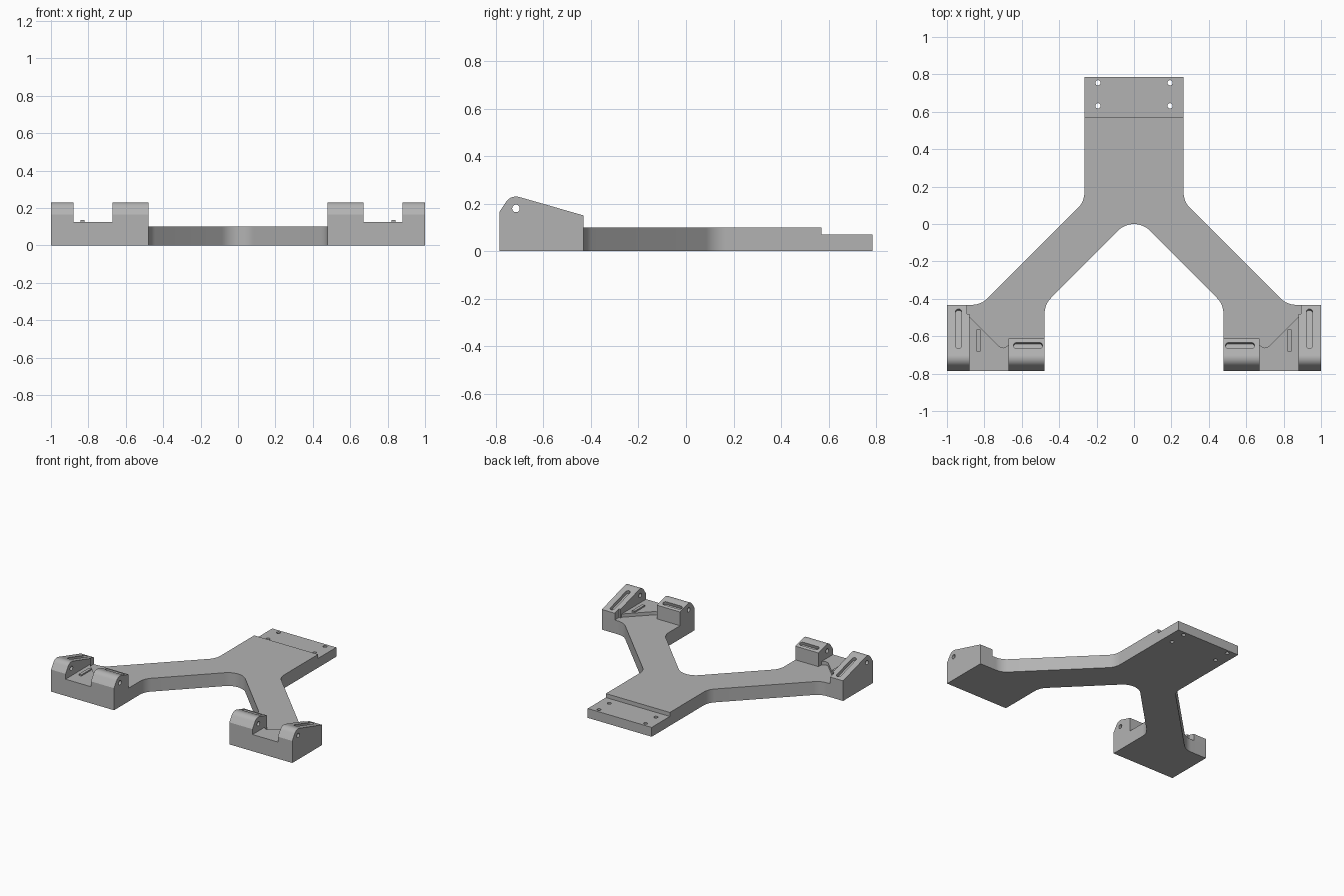
import bpy, bmesh, math
from mathutils import Vector, Matrix

if "Cube" in bpy.data.objects:
    bpy.data.objects.remove(bpy.data.objects["Cube"], do_unlink=True)

grey = bpy.data.materials.new("plain grey")
grey.use_nodes = True
grey.diffuse_color = (0.45, 0.45, 0.45, 1)
grey.node_tree.nodes["Principled BSDF"].inputs["Base Color"].default_value = (0.45, 0.45, 0.45, 1)

FLAT = Matrix.Identity(4)
# maps profile (y, z) and extrusion depth to (x, y, z)
SIDE = Matrix(((0, 0, 1, 0), (1, 0, 0, 0), (0, 1, 0, 0), (0, 0, 0, 1)))


def prism(name, points, low, high, frame=FLAT):
    """Extrude a closed 2D outline from low to high."""
    bm = bmesh.new()
    face = bm.faces.new([bm.verts.new((x, y, low)) for x, y in points])
    new = bmesh.ops.extrude_face_region(bm, geom=[face])["geom"]
    bmesh.ops.translate(bm, vec=(0, 0, high - low),
                        verts=[g for g in new if isinstance(g, bmesh.types.BMVert)])
    bmesh.ops.transform(bm, matrix=frame, verts=bm.verts)
    bmesh.ops.recalc_face_normals(bm, faces=bm.faces)
    mesh = bpy.data.meshes.new(name)
    bm.to_mesh(mesh)
    bm.free()
    mesh.materials.append(grey)
    ob = bpy.data.objects.new(name, mesh)
    bpy.context.collection.objects.link(ob)
    return ob


def box(x0, x1, y0, y1):
    return [(x0, y0), (x1, y0), (x1, y1), (x0, y1)]


def arc(cx, cy, r, start, end, n=12):
    angles = [math.radians(start + (end - start) * i / n) for i in range(n + 1)]
    return [(cx + r * math.cos(a), cy + r * math.sin(a)) for a in angles]


def circle(cx, cy, r):
    return arc(cx, cy, r, 0, 345, 23)


def fillet(corners, r, n=12):
    """Round the flagged corners of a closed outline."""
    out = []
    for i, (x, y, rounded) in enumerate(corners):
        p = Vector((x, y))
        if not rounded:
            out.append((x, y))
            continue
        a = (Vector(corners[i - 1][:2]) - p).normalized()
        b = (Vector(corners[(i + 1) % len(corners)][:2]) - p).normalized()
        half = a.angle(b) / 2
        centre = p + (a + b).normalized() * r / math.sin(half)
        s = p + a * r / math.tan(half) - centre
        e = p + b * r / math.tan(half) - centre
        for k in range(n + 1):
            v = s.slerp(e, k / n) * 1.0
            out.append(tuple(centre + v.normalized() * r))
    return out


def finish(ob, cutters=(), mirror=False):
    """Cut, mirror, bake and shade a part."""
    for c in cutters:
        mod = ob.modifiers.new("cut", 'BOOLEAN')
        mod.operation, mod.object, mod.solver = 'DIFFERENCE', c, 'EXACT'
    if mirror:
        ob.modifiers.new("mirror", 'MIRROR')
    bpy.context.view_layer.update()
    graph = bpy.context.evaluated_depsgraph_get()
    mesh = bpy.data.meshes.new_from_object(ob.evaluated_get(graph))
    ob.modifiers.clear()
    ob.data = mesh
    for c in cutters:
        bpy.data.objects.remove(c, do_unlink=True)
    bpy.ops.object.select_all(action='DESELECT')
    ob.select_set(True)
    bpy.context.view_layer.objects.active = ob
    bpy.ops.object.shade_smooth_by_angle(angle=math.radians(25))


# Y-shaped base plate with filleted arms, rear step and screw holes
FRONT, IN, OUT, TOP = -0.785, 0.478, 1.0, 0.1
half = [(IN, -0.43, True), (IN, FRONT, False), (OUT, FRONT, False), (OUT, -0.432, False),
        (0.817, -0.432, True), (0.265, 0.12, True), (0.265, 0.785, False)]
outline = [(0, 0.05, True)] + half + [(-x, y, f) for x, y, f in reversed(half)]
plate = prism("base_plate", fillet(outline, 0.12), 0, TOP)
cuts = [prism("step_cutter", box(-0.4, 0.4, 0.57, 0.9), 0.07, 0.2)]
for x in (-0.193, 0.193):
    for y in (0.632, 0.755):
        cuts.append(prism("screw_cutter", circle(x, y, 0.014), -0.1, 0.3))
finish(plate, cuts)

# Clamp blocks: sloped side profile with a rounded nose around the pin hole
PIN_Y, PIN_Z = -0.715, 0.18
nose = arc(PIN_Y, PIN_Z, 0.05, 145, 74)
SLOPE = math.radians(16)


def slope_z(y):
    return nose[-1][1] - (y - nose[-1][0]) * math.tan(SLOPE)


def block_profile(back):
    return [(FRONT, TOP), (FRONT, 0.165)] + nose + [(back, slope_z(back)), (back, TOP)]


def pin_cutter():
    return prism("pin_cutter", circle(PIN_Y, PIN_Z, 0.016), 0.4, 1.1, SIDE)


def slot_cutter(cx, cy, length, turn):
    """Capsule groove sunk square to the sloping top."""
    r, h = 0.017, length / 2 - 0.017
    shape = arc(h, 0, r, -90, 90) + arc(-h, 0, r, 90, 270)
    frame = (Matrix.Translation((cx, cy, slope_z(cy))) @ Matrix.Rotation(-SLOPE, 4, 'X')
             @ Matrix.Rotation(math.radians(turn), 4, 'Z'))
    return prism("slot_cutter", shape, -0.025, 0.06, frame)


outer = prism("outer_clamp_block", block_profile(-0.432), 0.88, OUT, SIDE)
finish(outer, [pin_cutter(), slot_cutter(0.938, -0.56, 0.22, 90),
               prism("corner_cutter", box(0.8, 0.893, -0.482, -0.3), 0.05, 0.4)], True)

inner = prism("inner_clamp_block", block_profile(-0.612), IN, 0.67, SIDE)
finish(inner, [pin_cutter(), slot_cutter(0.567, -0.65, 0.155, 0)], True)

# Raised pad between the blocks, with an angled back edge
pad = prism("clamp_pad", [(0.67, FRONT), (0.88, FRONT), (0.88, -0.495), (0.725, -0.65),
                          (0.712, -0.659), (0.699, -0.662), (0.686, -0.658), (0.67, -0.645)],
            TOP, 0.125)
finish(pad, mirror=True)

# Thin locating rib on the pad
rib = prism("locating_rib", box(0.82, 0.842, -0.683, -0.563), 0.125, 0.135)
finish(rib, mirror=True)
